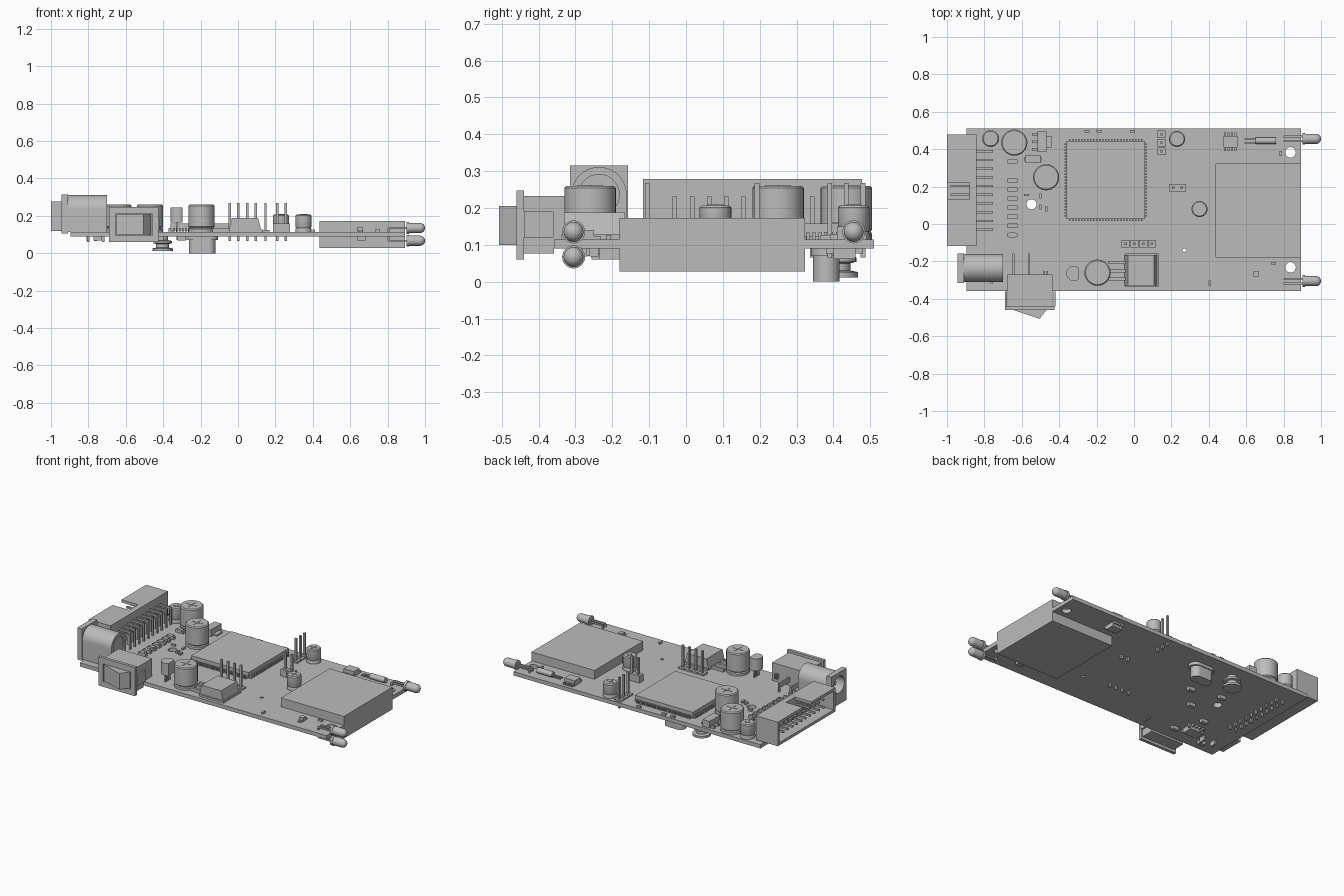
import bpy, bmesh, math
from mathutils import Vector

cube = bpy.data.objects.get("Cube")
if cube:
    bpy.data.objects.remove(cube, do_unlink=True)

grey = bpy.data.materials.new("plain_grey")
grey.use_nodes = True
grey.diffuse_color = (.5, .5, .5, 1)
grey.node_tree.nodes["Principled BSDF"].inputs["Base Color"].default_value = (.5, .5, .5, 1)

TOP, UNDER = .115, .09      # board faces


def link(name, bm, smooth=False):
    bmesh.ops.recalc_face_normals(bm, faces=bm.faces)
    mesh = bpy.data.meshes.new(name)
    bm.to_mesh(mesh)
    bm.free()
    mesh.materials.clear()
    mesh.materials.append(grey)
    ob = bpy.data.objects.new(name, mesh)
    bpy.context.collection.objects.link(ob)
    if smooth:
        bpy.ops.object.select_all(action='DESELECT')
        ob.select_set(True)
        bpy.context.view_layer.objects.active = ob
        bpy.ops.object.shade_smooth_by_angle(angle=math.radians(35))
    return ob


def boxes(name, parts):
    """One object from boxes given as x, x, y, y, z, z limits."""
    bm = bmesh.new()
    for xa, xb, ya, yb, za, zb in parts:
        for v in bmesh.ops.create_cube(bm, size=1)["verts"]:
            v.co = ((xa + xb) / 2 + v.co.x * (xb - xa),
                    (ya + yb) / 2 + v.co.y * (yb - ya),
                    (za + zb) / 2 + v.co.z * (zb - za))
    return link(name, bm)


def block(x, y, w, d, za, zb):
    return (x - w / 2, x + w / 2, y - d / 2, y + d / 2, za, zb)


def lathe(name, profile, at, along_x=False, steps=32):
    """Turn (radius, height) points about z, or about x."""
    bm = bmesh.new()
    pts = [Vector((r, 0, h)) for r, h in profile]
    verts = [bm.verts.new(p) for p in pts]
    edges = [bm.edges.new(pair) for pair in zip(verts, verts[1:])]
    bmesh.ops.spin(bm, geom=verts + edges, cent=(0, 0, 0), axis=(0, 0, 1),
                   angle=math.tau, steps=steps, use_merge=True)
    bmesh.ops.remove_doubles(bm, verts=bm.verts, dist=.0001)
    for v in bm.verts:
        x, y, z = v.co
        v.co = Vector(at) + (Vector((z, x, y)) if along_x else v.co)
    return link(name, bm, True)


def rect(ua, ub, va, vb):
    return [(ua, va), (ub, va), (ub, vb), (ua, vb)]


def arc(u, v, r, start=0, end=360, n=32):
    count = n if end - start == 360 else n + 1
    angles = [math.radians(start + (end - start) * i / n) for i in range(count)]
    return [(u + r * math.cos(a), v + r * math.sin(a)) for a in angles]


def plate(name, loops, lo, hi, axis='Z'):
    """Extrude an outline with holes along an axis."""
    curve = bpy.data.curves.new(name, 'CURVE')
    curve.dimensions, curve.fill_mode = '2D', 'BOTH'
    curve.extrude = (hi - lo) / 2
    for loop in loops:
        spline = curve.splines.new('POLY')
        spline.points.add(len(loop) - 1)
        for p, (u, v) in zip(spline.points, loop):
            p.co = (u, v, 0, 1)
        spline.use_cyclic_u = True
    temp = bpy.data.objects.new(name + "_outline", curve)
    bpy.context.collection.objects.link(temp)
    deps = bpy.context.evaluated_depsgraph_get()
    mesh = bpy.data.meshes.new_from_object(temp.evaluated_get(deps))
    bm = bmesh.new()
    bm.from_mesh(mesh)
    bpy.data.objects.remove(temp, do_unlink=True)
    bpy.data.meshes.remove(mesh)
    bmesh.ops.remove_doubles(bm, verts=bm.verts, dist=.0001)
    for v in bm.verts:
        a, b, c = v.co.x, v.co.y, v.co.z + (lo + hi) / 2
        v.co = {'X': (c, a, b), 'Y': (a, c, b), 'Z': (a, b, c)}[axis]
    return link(name, bm, True)


# Circuit board with mounting holes, and the two large slabs
plate("circuit_board", [rect(-.896, .893, -.358, .51), arc(.837, .383, .028),
      arc(.837, -.232, .028), arc(-.548, .105, .027), arc(.27, -.14, .01)], UNDER, TOP)
boxes("upper_slab", [(.437, .893, -.18, .323, TOP, .173)])
boxes("lower_slab", [(.437, .893, -.18, .323, .028, UNDER)])

# Square chip with legs on four sides
boxes("main_chip", [(-.36, .058, .027, .443, .122, .158)])
legs = []
for i in range(25):
    s = -.192 + .016 * i
    for side in (-1, 1):
        legs.append(block(-.151 + s, .235 + side * .21, .008, .02, TOP, .135))
        legs.append(block(-.151 + side * .21, .235 + s, .02, .008, TOP, .135))
boxes("main_chip_legs", legs)

# Round capacitors with a crimp and a scored cross on top
for i, (x, y, r, top) in enumerate([(-.64, .435, .07, .26), (-.47, .25, .07, .26),
        (-.195, -.26, .07, .26), (-.767, .457, .045, .21), (.23, .455, .043, .207), (.35, .08, .043, .207)]):
    lathe(f"capacitor_{i}", [(0, TOP), (r, TOP), (r, .13), (r * .93, .136), (r, .142),
          (r, top - .006), (r - .006, top), (0, top)], (x, y, 0))
    boxes(f"capacitor_cross_{i}", [block(x, y, r, .006, top - .002, top + .002),
          block(x, y, .006, r, top - .002, top + .002)])

# Side-facing lamps with flange, dome and leads
for name, y, z in (("back", .455, .135), ("front", -.305, .135), ("front_lower", -.305, .067)):
    dome = [(.027 * math.cos(a), .973 + .027 * math.sin(a))
            for a in (math.pi / 2 * i / 8 for i in range(9))]
    lathe(name + "_lamp", [(0, .9), (.031, .9), (.031, .915), (.027, .915)] + dome,
          (0, y, z), True)
    foot = sorted((z, .1))
    boxes(name + "_lamp_leads", [b for s in (-.013, .013) for b in (
        block(.855, y + s, .1, .009, z - .005, z + .005), block(.805, y + s, .009, .009, *foot))])

# Shrouded right-angle connector, open to the side
boxes("connector_shroud", [
    (-.88, -.842, -.117, .478, .12, .278), (-1, -.88, -.117, .478, .12, .138),
    (-1, -.88, -.117, .13, .26, .278), (-1, -.88, .222, .478, .26, .278),
    (-1, -.88, -.117, -.097, .138, .26), (-1, -.88, .458, .478, .138, .26)])
pins = []
for i in range(10):
    y = -.03 + .0465 * i
    for reach, z in ((-.76, .225), (-.805, .175)):
        pins.append((-.98, reach, y - .006, y + .006, z - .006, z + .006))
        pins.append(block(reach, y, .012, .012, .065, z + .006))
boxes("connector_pins", pins)

# Round power socket
jy, jz = -.236, .236
plate("socket_flange", [rect(-.315, -.157, .107, .315), arc(jy, jz, .055)], -.944, -.91, 'X')
plate("socket_body", [[(-.311, TOP), (-.161, TOP)] + arc(jy, jz, .075, 0, 180),
      arc(jy, jz, .055)], -.91, -.7, 'X')
lathe("socket_back", [(0, -.73), (.06, -.73), (.06, -.705), (0, -.705)], (0, jy, jz), True)
lathe("socket_pin", [(0, -.92), (.014, -.915), (.014, -.72)], (0, jy, jz), True, 16)
boxes("socket_tails", [block(x, jy, .012, .04, .06, TOP) for x in (-.8, -.72)])

# Rocker switch on the front edge
plate("switch_bezel", [rect(-.69, -.425, .06, .248), rect(-.655, -.457, .096, .21)], -.46, -.44, 'Y')
boxes("switch_body", [(-.675, -.435, -.44, -.358, .077, .232), (-.675, -.435, -.36, -.27, TOP, .232)])
plate("switch_rocker", [[(-.65, -.43), (-.65, -.458), (-.505, -.507), (-.465, -.455), (-.465, -.43)]],
      .1, .206)
boxes("switch_clips", [block(x, -.4, .01, .08, .12, .19) for x in (-.685, -.425)])
boxes("switch_terminals", [b for x in (-.645, -.56) for b in (
    block(x, -.215, .01, .11, .14, .17), block(x, -.165, .01, .015, .065, .17))]
    + [block(x, -.265, .008, .03, .14, .17) for x in (-.48, -.465)])

# Upright pin headers
for name, spots in (("front", [(-.045 + .047 * i, -.105) for i in range(4)]),
                    ("back", [(.147, .39 + .045 * i) for i in range(3)]),
                    ("middle", [(.21, .193), (.255, .193)])):
    boxes(name + "_header_pins", [block(x, y, .013, .013, .065, .268) for x, y in spots])
    boxes(name + "_header_base", [block(x, y, .044, .04, TOP, .16 if name == "middle" else .125)
                                  for x, y in spots])

# Power regulator with tapered body, tab and legs
plate("regulator_body", [[(-.05, .12), (.125, .12), (.108, .188), (-.033, .188)]], -.33, -.165, 'Y')
boxes("regulator_tab", [(-.045, .13, -.338, -.157, TOP, .128)])
boxes("regulator_legs", [block(-.09, y, .09, .016, TOP, .135) for y in (-.205, -.25, -.295)])

# Half-round transistor on legs
plate("transistor", [arc(-.322, -.265, .04, 50, 310)], .165, .245)
boxes("transistor_legs", [block(-.325, -.265 + s, .009, .009, .07, .17) for s in (-.022, 0, .022)])

# Lying crystal can and its leads
lathe("crystal_can", [(0, .65), (.018, .65), (.018, .76), (0, .76)], (0, .445, .135), True, 20)
boxes("crystal_leads", [block(.62, .445 + s, .06, .007, .125, .132) for s in (-.01, .01)])


def small_chip(name, x, y, w, d, count, za, zb, foot):
    """Body with legs along both y-facing sides."""
    boxes(name, [block(x, y, w, d, za, zb)])
    boxes(name + "_legs", [block(x + w * ((i + .5) / count - .5), y + s * (d / 2 + .008),
          .01, .024, *foot) for i in range(count) for s in (-1, 1)])


small_chip("back_chip", .515, .44, .075, .06, 4, TOP, .15, (TOP, .128))
small_chip("lower_back_chip", .51, .43, .075, .06, 4, .062, UNDER, (.076, UNDER))
small_chip("lower_front_chip", -.62, -.2, .1, .07, 4, .06, UNDER, (.076, UNDER))
small_chip("tiny_transistor", .653, -.265, .028, .03, 2, TOP, .14, (TOP, .122))
boxes("tab_transistor", [block(-.492, .44, .05, .11, TOP, .16), block(-.455, .44, .03, .06, TOP, .125)]
      + [block(-.53, .44 + s, .03, .014, TOP, .13) for s in (-.04, 0, .04)])

# Chip resistors in a column, and scattered ones
rows = [.334] + [.233 - .0485 * i for i in range(7)]
boxes("resistor_column", [b for y in rows for b in (
    block(-.65, y, .055, .022, TOP, .133), block(-.65, y, .034, .026, TOP, .137))])
boxes("diode", [block(-.54, .347, .08, .042, TOP, .15), block(-.54, .347, .092, .024, TOP, .125)])
wide = [(-.252, .495), (-.187, .495), (-.007, .495), (.745, -.21), (-.575, .155)]
tall = [(.785, .378), (.405, -.315), (-.5, .09), (-.47, .08), (-.5, .15), (-.76, -.305)]
boxes("small_parts", [block(x, y, .027, .013, TOP, .127) for x, y in wide]
      + [block(x, y, .013, .027, TOP, .127) for x, y in tall])
boxes("lower_small_parts", [block(x, y, .045, .025, .068, UNDER) for x, y in
      ((-.75, -.28), (-.6, -.08), (-.52, -.25), (-.5, .2), (-.42, .02), (-.3, .16), (.66, -.25))])

# Underside: oval crystal and round inductor
plate("oval_crystal", [arc(-.157, .381, .036, -90, 90) + arc(-.227, .381, .036, 90, 270)], 0, .075)
plate("oval_crystal_rim", [arc(-.15, .381, .042, -90, 90) + arc(-.234, .381, .042, 90, 270)], .07, UNDER)
lathe("inductor", [(0, .012), (.055, .012), (.055, .026), (.035, .03), (.035, .05),
      (.05, .054), (.05, .066), (.03, .07), (.03, UNDER)], (-.403, .412, 0))
